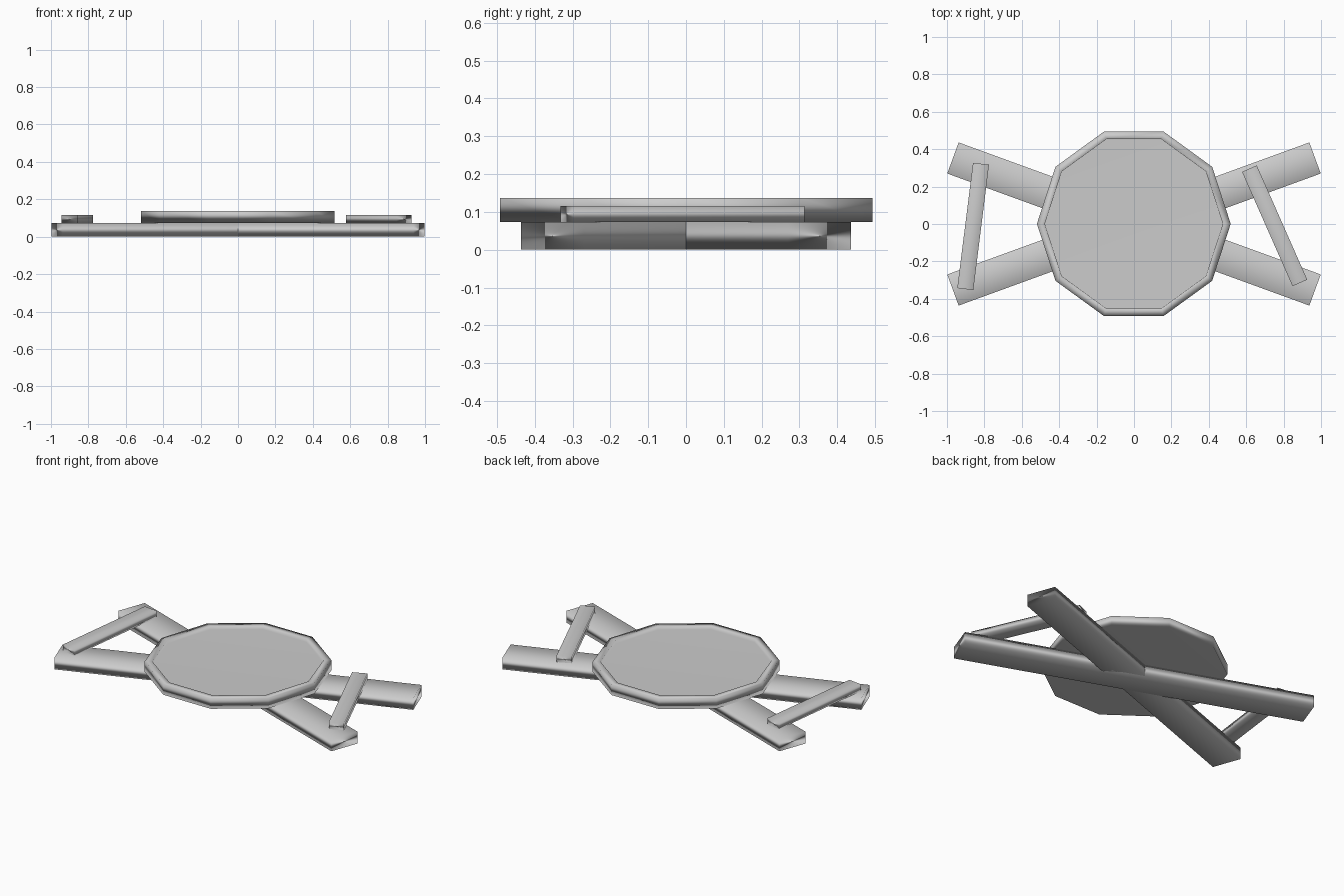
import bpy, bmesh, math
from mathutils import Vector

if "Cube" in bpy.data.objects:
    bpy.data.objects.remove(bpy.data.objects["Cube"])


def finish(name, bm):
    bmesh.ops.recalc_face_normals(bm, faces=bm.faces)
    for f in bm.faces:
        f.smooth = True
    mesh = bpy.data.meshes.new(name)
    bm.to_mesh(mesh)
    bm.free()
    obj = bpy.data.objects.new(name, mesh)
    bpy.context.collection.objects.link(obj)
    obj.modifiers.new("weighted", 'WEIGHTED_NORMAL')
    return obj


def plank(name, start, end, width, z0, z1):
    """Box running between two points in plan."""
    a, b = Vector(start), Vector(end)
    d, mid = b - a, (a + b) / 2
    bm = bmesh.new()
    bmesh.ops.create_cube(bm, size=1)
    bmesh.ops.scale(bm, vec=(d.length, width, z1 - z0), verts=bm.verts)
    obj = finish(name, bm)
    obj.location = (mid.x, mid.y, (z0 + z1) / 2)
    obj.rotation_euler.z = math.atan2(d.y, d.x)
    return obj


# Crossed base beams
for name, s in (("base_beam_a", 1), ("base_beam_b", -1)):
    plank(name, (-0.968, 0.353 * s), (0.968, -0.353 * s), 0.177, 0, 0.073)

# Loose slats resting across the beam ends
plank("left_slat", (-0.818, 0.322), (-0.902, -0.348), 0.086, 0.073, 0.115)
plank("right_slat", (0.617, 0.296), (0.887, -0.315), 0.086, 0.073, 0.115)

# Ten-sided top with a raised border around a sunken panel
bm = bmesh.new()
bmesh.ops.create_cone(bm, cap_ends=True, segments=10, radius1=0.518,
                      radius2=0.518, depth=0.064)
# Turn so that a corner points along x
ang = min((math.atan2(v.co.y, v.co.x) for v in bm.verts), key=abs)
for v in bm.verts:
    a = math.atan2(v.co.y, v.co.x) - ang
    v.co.x, v.co.y = 0.518 * math.cos(a), 0.518 * math.sin(a)
bm.normal_update()
cap = [f for f in bm.faces if f.normal.z > 0.9]
bmesh.ops.inset_region(bm, faces=cap, thickness=0.042)
bmesh.ops.inset_region(bm, faces=cap, thickness=0.001, depth=-0.02)
top = finish("round_top", bm)
top.location = (-0.001, 0.001, 0.105)
